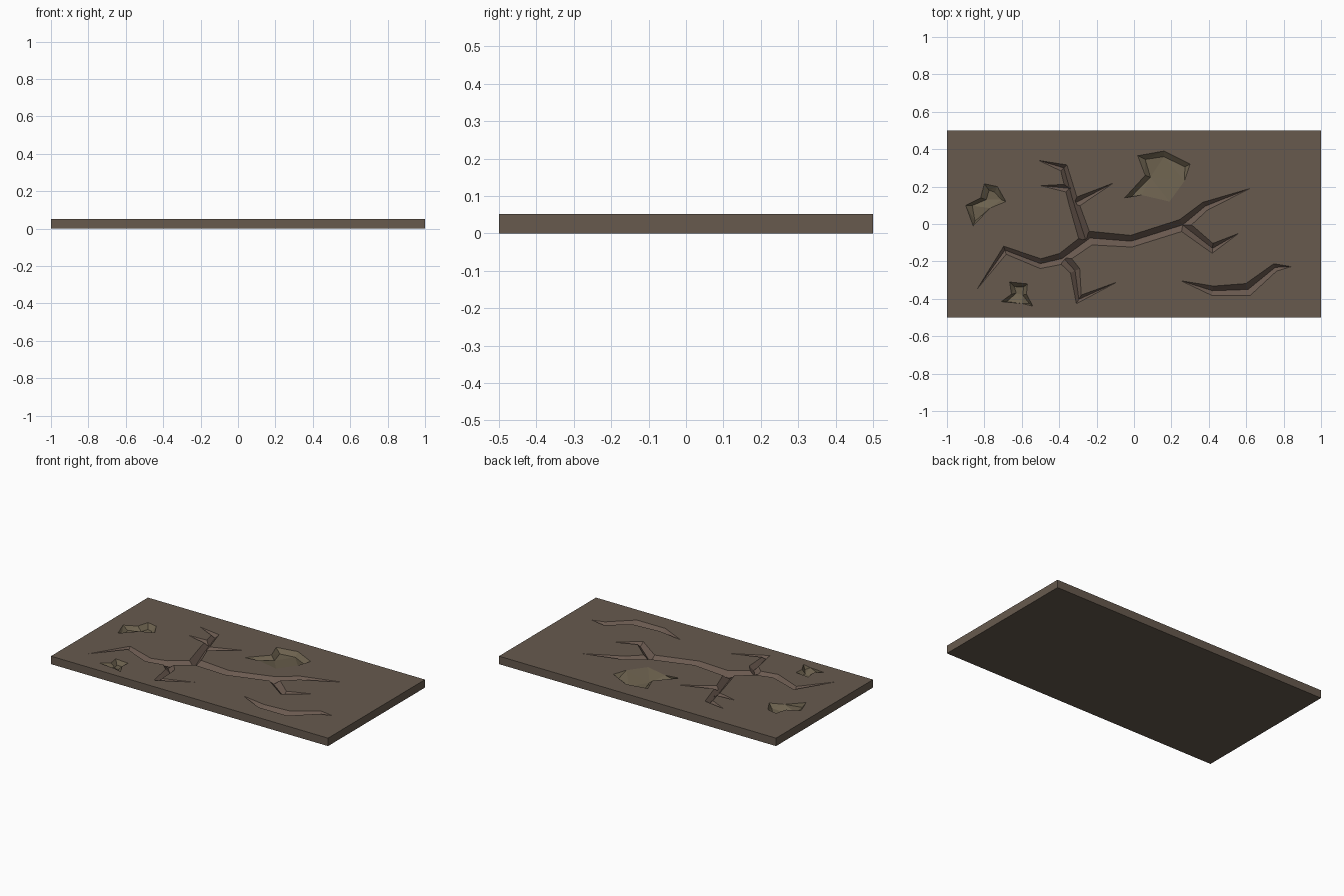
import bpy, bmesh
from mathutils import Vector

if "Cube" in bpy.data.objects:
    bpy.data.objects.remove(bpy.data.objects["Cube"])

T = 0.052      # slab thickness
LIFT = 0.02    # how far the cutters rise above the slab


def material(name, rgb):
    m = bpy.data.materials.new(name)
    m.diffuse_color = (*rgb, 1)
    m.use_nodes = True
    m.node_tree.nodes["Principled BSDF"].inputs["Base Color"].default_value = m.diffuse_color
    return m


MATS = [material("stone", (0.135, 0.102, 0.076)),
        material("crack_wall", (0.150, 0.105, 0.082)),
        material("chip_floor", (0.150, 0.120, 0.076))]


def finish(name, bm, slot):
    bmesh.ops.recalc_face_normals(bm, faces=bm.faces)
    for f in bm.faces:
        f.material_index = slot
    me = bpy.data.meshes.new(name)
    bm.to_mesh(me)
    bm.free()
    for m in MATS:
        me.materials.append(m)
    ob = bpy.data.objects.new(name, me)
    bpy.context.collection.objects.link(ob)
    return ob


def solid(name, rim, floor_faces, slot):
    """Closed cutter: rim points lifted to a cap, with given floor faces below."""
    bm = bmesh.new()
    made = {}

    def v(p):
        key = tuple(round(c, 5) for c in p)
        if key not in made:
            made[key] = bm.verts.new(key)
        return made[key]

    cap = [(p[0], p[1], T + LIFT) for p in rim]
    faces = [cap] + floor_faces
    for i in range(len(rim)):
        j = (i + 1) % len(rim)
        faces.append([rim[i], rim[j], cap[j], cap[i]])
    for f in faces:
        vs = list(dict.fromkeys(v(p) for p in f))
        if len(vs) > 2:
            bm.faces.new(vs)
    bmesh.ops.triangulate(bm, faces=bm.faces)
    return finish(name, bm, slot)


def crack(stations):
    """V groove along (x, y, half width) stations; depth follows width."""
    pts = [Vector(s[:2]) for s in stations]
    left, right, bed = [], [], []
    for i, (x, y, w) in enumerate(stations):
        a = (pts[i] - pts[max(i - 1, 0)]).normalized()
        b = (pts[min(i + 1, len(pts) - 1)] - pts[i]).normalized()
        t = (a + b).normalized()
        n = Vector((-t.y, t.x)) * w / max(0.6, t.dot(b if b.length else a))
        left.append((x + n.x, y + n.y, T))
        right.append((x - n.x, y - n.y, T))
        bed.append((x, y, T - min(0.04, 1.1 * w)))
    floor = []
    for i in range(len(pts) - 1):
        for side in (left, right):
            floor.append([side[i], side[i + 1], bed[i + 1], bed[i]])
    for k in (0, -1):
        floor.append([left[k], right[k], bed[k]])
    rim = list(dict.fromkeys(left + right[::-1]))
    return solid("crack_cutter", rim, [f for f in floor if len(set(f)) > 2], 1)


def chip(outline, feet):
    """Spall: the first outline points have wall feet; the rest run out flush."""
    rim = [(x, y, T) for x, y in outline]
    foot = [(*p, T - 0.025) for p in feet] + rim[len(feet):]
    walls = []
    n = len(rim)
    for i in range(n):
        j = (i + 1) % n
        q = [rim[i], rim[j], foot[j], foot[i]]
        if len(set(q)) > 2:
            walls.append(q)
    return solid("chip_cutter", rim, walls + [foot], 2)


# Slab
bm = bmesh.new()
bmesh.ops.create_cube(bm, size=1)
bmesh.ops.scale(bm, vec=(2, 1, T), verts=bm.verts)
bmesh.ops.translate(bm, vec=(0, 0, T / 2), verts=bm.verts)
slab = finish("cracked_slab", bm, 0)

# Cracks: main line, branches, and one separate crack
CRACKS = [
    [(-.84, -.35, 0), (-.69, -.14, .018), (-.50, -.212, .025), (-.385, -.185, .03),
     (-.235, -.075, .036), (-.015, -.092, .031), (.26, -.005, .032), (.38, .095, .024), (.62, .19, 0)],
    [(-.26, -.08, .034), (-.325, .12, .026), (-.375, .30, .02), (-.51, .34, 0)],
    [(-.34, .19, .024), (-.50, .205, 0)],
    [(-.31, .115, .026), (-.108, .22, 0)],
    [(-.37, -.19, .032), (-.315, -.25, .026), (-.295, -.403, .016), (-.09, -.31, 0)],
    [(.26, -.005, .032), (.42, -.13, .022), (.56, -.05, 0)],
    [(.25, -.303, 0), (.42, -.357, .025), (.61, -.35, .032), (.755, -.232, .02), (.84, -.228, 0)],
]
# Chips: outline, then feet of the walled edge
CHIPS = [
    ([(-.05, .14), (.06, .26), (.02, .365), (.16, .39), (.30, .32), (.27, .23), (.19, .12), (.04, .155)],
     [(-.02, .14), (.088, .25), (.06, .345), (.16, .36), (.272, .305)]),
    ([(-.86, -.01), (-.90, .10), (-.82, .14), (-.80, .215), (-.73, .20), (-.685, .12), (-.77, .085)],
     [(-.85, .015), (-.865, .098), (-.79, .13), (-.775, .18), (-.745, .17), (-.71, .13)]),
    ([(-.71, -.415), (-.655, -.375), (-.665, -.31), (-.57, -.32), (-.575, -.375), (-.54, -.44), (-.60, -.425)],
     [(-.68, -.415), (-.63, -.37), (-.64, -.335), (-.59, -.338), (-.595, -.38), (-.56, -.425)]),
]
cutters = [crack(c) for c in CRACKS] + [chip(*c) for c in CHIPS]

# Carve everything out of the slab
bpy.context.view_layer.objects.active = slab
for c in cutters:
    mod = slab.modifiers.new("carve", 'BOOLEAN')
    mod.operation = 'DIFFERENCE'
    mod.solver = 'EXACT'
    mod.use_self = True
    mod.object = c
    bpy.ops.object.modifier_apply(modifier=mod.name)
    bpy.data.objects.remove(c, do_unlink=True)
